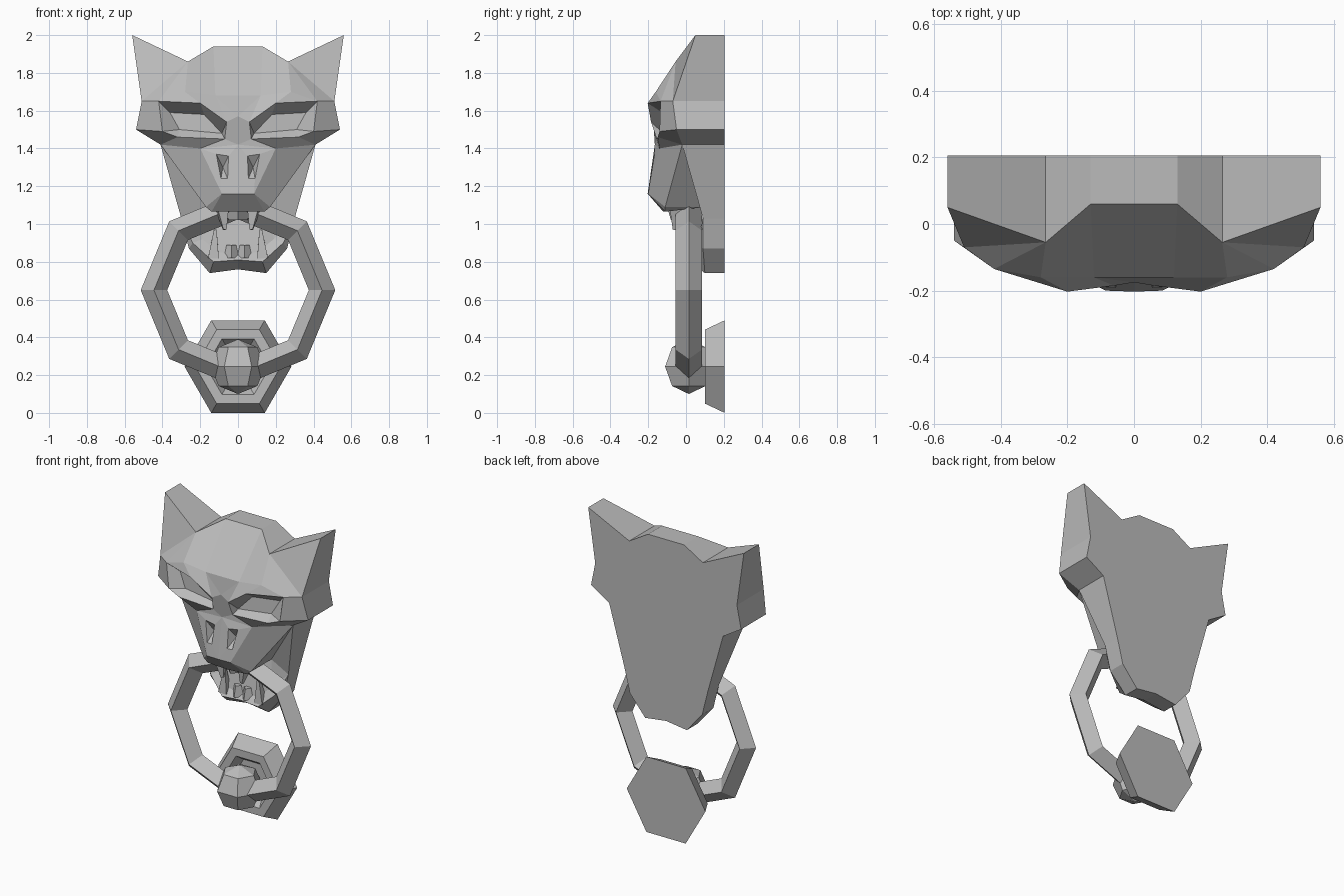
import bpy, bmesh, math
from mathutils import Matrix, Vector

cube = bpy.data.objects.get("Cube")
if cube:
    bpy.data.objects.remove(cube)

BACK = 0.205   # plane that sits against the door

metal = bpy.data.materials.new("grey metal")
metal.use_nodes = True
metal.diffuse_color = (0.5, 0.5, 0.5, 1)
metal.node_tree.nodes["Principled BSDF"].inputs["Base Color"].default_value = metal.diffuse_color


def finish(bm, name):
    """Turn a bmesh into a flat shaded object with the metal material."""
    bmesh.ops.recalc_face_normals(bm, faces=bm.faces)
    mesh = bpy.data.meshes.new(name)
    bm.to_mesh(mesh)
    bm.free()
    mesh.materials.append(metal)
    obj = bpy.data.objects.new(name, mesh)
    bpy.context.collection.objects.link(obj)


def loft(bm, *rows, closed=False, cap=False):
    """Bridge neighbouring rows of points; repeated points taper to triangles."""
    loops = [[bm.verts.new(p) for p in row] for row in rows]
    for a, b in zip(loops, loops[1:]):
        for i in range(0 if closed else 1, len(a)):
            bm.faces.new((a[i - 1], a[i], b[i], b[i - 1]))
    if cap:
        bm.faces.new(loops[-1])


def tooth(name, base, tip, width, tip_width):
    """Four sided tapered tooth running from base to tip."""
    base, tip = Vector(base), Vector(tip)
    axis = tip - base
    turn = axis.to_track_quat("Z", "Y").to_matrix().to_4x4()
    place = Matrix.Translation((base + tip) / 2) @ turn
    bm = bmesh.new()
    bmesh.ops.create_cone(bm, cap_ends=True, segments=4, radius1=width,
                          radius2=tip_width, depth=axis.length, matrix=place)
    finish(bm, name)


# Landmarks of the head's left half: crown and ear
crown_mid, crown = (0, .06, 1.94), (.13, .06, 1.94)
ear_in, ear_tip, ear_out = (.265, -.055, 1.86), (.56, .05, 2), (.51, -.07, 1.65)
temple, cheek = (.54, -.05, 1.5), (.41, -.02, 1.42)
# Brow
frown_mid, frown, crease = (0, -.16, 1.68), (.12, -.16, 1.68), (.28, -.16, 1.7)
brow_out, brow, brow_in = (.42, -.135, 1.65), (.2, -.203, 1.64), (.06, -.185, 1.54)
bridge = (0, -.175, 1.57)
# Eye and lower lid
eye_out, eye_top = (.36, -.08, 1.59), (.18, -.11, 1.58)
eye_in, eye_low = (.085, -.12, 1.48), (.31, -.1, 1.5)
lid_out, lid, lid_in = (.4, -.14, 1.49), (.32, -.15, 1.46), (.07, -.155, 1.45)
# Muzzle
snout_mid, snout = (0, -.165, 1.42), (.2, -.14, 1.4)
nose_mid, nose = (0, -.203, 1.16), (.085, -.2, 1.16)
lip, lip_in, lip_mid = (.17, -.11, 1.09), (.14, -.11, 1.065), (0, -.12, 1.065)
roof, roof_mid = (.17, .1, 1.09), (0, .1, 1.09)
nostril = [(.05, -.17, 1.36), (.115, -.167, 1.37), (.09, -.188, 1.24), (.055, -.19, 1.24)]
pit = (.08, -.13, 1.3)
# Lower jaw
jaw_top, jaw_side = (.3, .09, 1.03), (.26, .09, .87)
jaw_low, jaw_mid = (.15, .1, .74), (0, .1, .76)
rim_side, rim, rim_mid = (.24, .06, .9), (.13, .02, .8), (0, .02, .81)
gum_side, gum, gum_mid = (.19, .08, .92), (.1, .05, .85), (0, .05, .84)

bm = bmesh.new()
# Outer wall and flat back
outline = [crown_mid, crown, ear_in, ear_tip, ear_out, temple, cheek,
           jaw_top, jaw_side, jaw_low, jaw_mid]
loft(bm, outline, [(x, BACK, z) for x, y, z in outline], cap=True)
# Forehead and ear
loft(bm, [crown_mid, crown, ear_in, ear_in, ear_in, ear_tip],
     [frown_mid, frown, crease, brow_out, ear_out, ear_out])
# Frowning brow
loft(bm, [frown_mid, frown, frown, crease, brow_out],
     [bridge, bridge, brow_in, brow, brow_out])
# Sunken eye
loft(bm, [brow_out, brow, brow_in, lid_in, lid, lid_out],
     [eye_out, eye_top, eye_in, eye_in, eye_low, eye_low], closed=True, cap=True)
# Cheekbone round the eye
loft(bm, [brow_out, lid_out, lid, lid_in, lid_in, brow_in],
     [ear_out, temple, cheek, snout, snout_mid, bridge])
# Top of the muzzle with a pitted nostril
loft(bm, [snout_mid, snout, nose, nose_mid], nostril, [pit] * 4, closed=True)
# Sides, lips and roof of the mouth
loft(bm, [snout, cheek], [nose, lip])
loft(bm, [nose_mid, nose, lip], [lip_mid, lip_in, lip], [roof_mid, roof, roof])
loft(bm, [cheek] * 3, [lip, roof, jaw_top])
# Lower jaw, rim, gum and throat
loft(bm, [jaw_mid, jaw_low, jaw_side, jaw_top], [rim_mid, rim, rim_side, jaw_top],
     [gum_mid, gum, gum_side, jaw_top], [roof_mid, roof, roof, roof])
# Weld the patches and mirror them
bmesh.ops.remove_doubles(bm, verts=bm.verts, dist=0.0005)
bmesh.ops.mirror(bm, geom=bm.verts[:] + bm.edges[:] + bm.faces[:],
                 axis="X", merge_dist=0.0005)
finish(bm, "beast_head")

# Teeth
for side, label in ((1, "left"), (-1, "right")):
    tooth(label + "_upper_fang", (side * .085, -.05, 1.09), (side * .07, -.06, .97), .045, .012)
    tooth(label + "_lower_fang", (side * .13, .05, .82), (side * .12, .04, .97), .04, .01)
    tooth(label + "_lower_tooth", (side * .035, .05, .82), (side * .035, .05, .89), .04, .025)
tooth("upper_front_tooth", (0, -.03, 1.09), (0, -.03, 1.02), .07, .05)


def circle(radius, count, centre_z, y):
    """Points of an upright polygon facing the front."""
    angles = [i * math.tau / count for i in range(count)]
    return [(radius * math.cos(a), y, centre_z + radius * math.sin(a)) for a in angles]


# Ring: diamond section swept round an octagon
bm = bmesh.new()
inner, outer = circle(.375, 8, .65, .015), circle(.515, 8, .65, .015)
front, rear = circle(.445, 8, .65, -.055), circle(.445, 8, .65, .085)
loft(bm, inner, front, outer, rear, inner, closed=True)
bmesh.ops.remove_doubles(bm, verts=bm.verts, dist=0.0005)
finish(bm, "knocker_ring")

# Striker ball
bm = bmesh.new()
bmesh.ops.create_uvsphere(
    bm, u_segments=6, v_segments=4, radius=.145,
    matrix=Matrix.Translation((0, .015, .245)) @ Matrix.Rotation(math.pi / 2, 4, "Z"))
finish(bm, "striker_ball")

# Hexagonal strike plate with a dished centre
bm = bmesh.new()
steps = [circle(r, 6, .245, y) for r, y in ((.283, BACK), (.226, .1), (.17, .1), (.13, .15))]
loft(bm, *steps, closed=True, cap=True)
bm.faces.new([bm.verts.new(p) for p in steps[0]])
bmesh.ops.remove_doubles(bm, verts=bm.verts, dist=0.0005)
finish(bm, "strike_plate")
